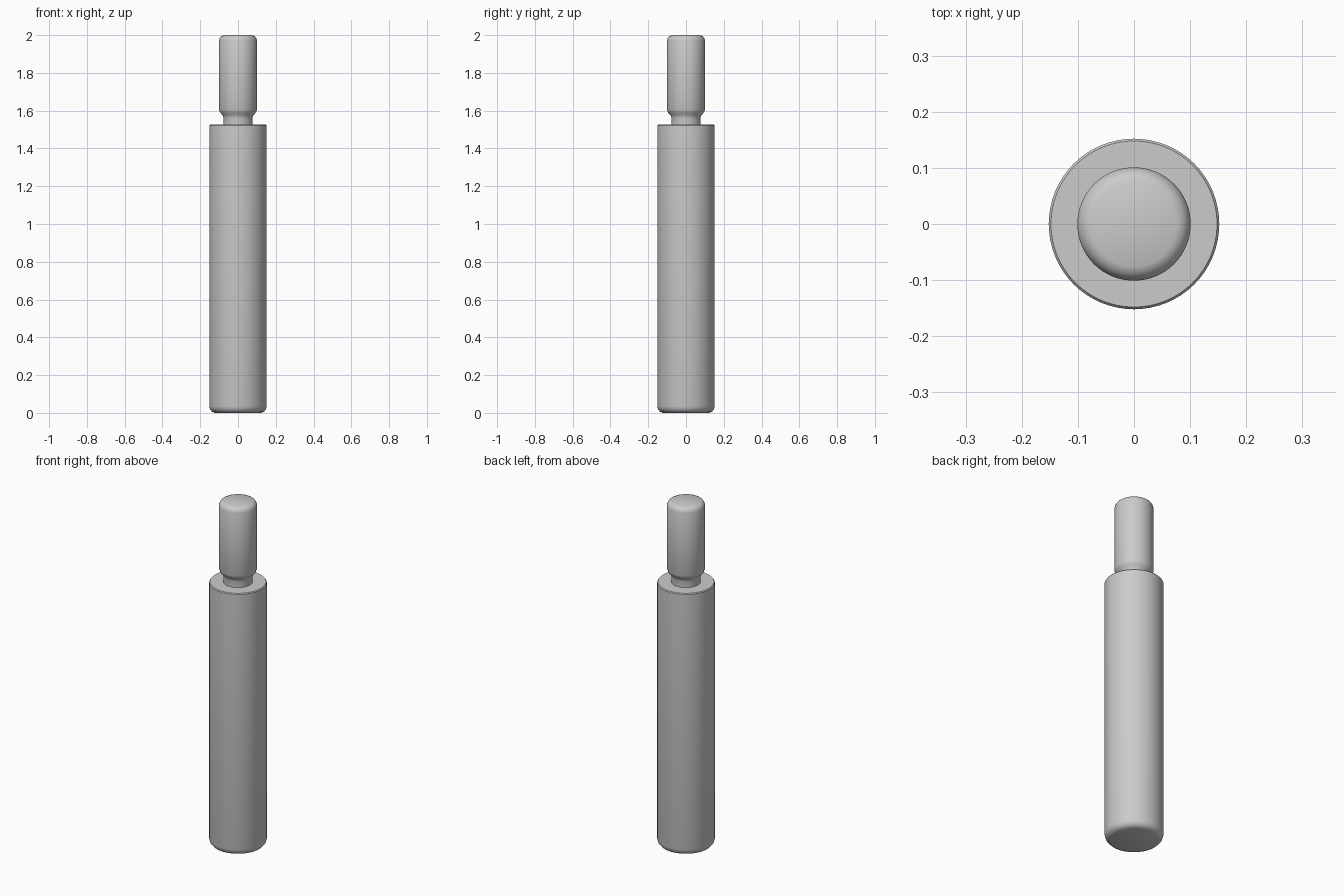
import bpy, bmesh, math

if "Cube" in bpy.data.objects:
    bpy.data.objects.remove(bpy.data.objects["Cube"])

SEGMENTS = 64

grey = bpy.data.materials.new("plain grey")
grey.diffuse_color = (0.6, 0.6, 0.6, 1)
grey.use_nodes = True
grey.node_tree.nodes["Principled BSDF"].inputs["Base Color"].default_value = grey.diffuse_color


def lathe(name, profile):
    """Spin an (r, z) profile around the z axis; the ends lie on the axis."""
    bm = bmesh.new()
    verts = [bm.verts.new((r, 0, z)) for r, z in profile]
    edges = [bm.edges.new(pair) for pair in zip(verts, verts[1:])]
    bmesh.ops.spin(bm, geom=verts + edges, cent=(0, 0, 0), axis=(0, 0, 1),
                   angle=math.tau, steps=SEGMENTS, use_merge=True)
    bmesh.ops.remove_doubles(bm, verts=bm.verts, dist=1e-5)
    bmesh.ops.recalc_face_normals(bm, faces=bm.faces)
    mesh = bpy.data.meshes.new(name)
    bm.to_mesh(mesh)
    bm.free()
    mesh.materials.append(grey)
    obj = bpy.data.objects.new(name, mesh)
    bpy.context.collection.objects.link(obj)
    bpy.ops.object.select_all(action='DESELECT')
    obj.select_set(True)
    bpy.context.view_layer.objects.active = obj
    bpy.ops.object.shade_smooth_by_angle(angle=math.radians(35))
    return obj


# Stepped pin: rounded foot, long shaft, flat shoulder, narrow neck, rounded tip
lathe("stepped_pin", [
    (0, 0), (0.122, 0), (0.137, 0.006), (0.148, 0.019), (0.152, 0.035),
    (0.152, 1.522), (0.148, 1.527),
    (0.077, 1.527), (0.077, 1.562), (0.081, 1.576), (0.095, 1.59),
    (0.101, 1.606),
    (0.101, 1.972), (0.097, 1.984), (0.089, 1.994), (0.076, 2.0), (0, 2.0),
])
